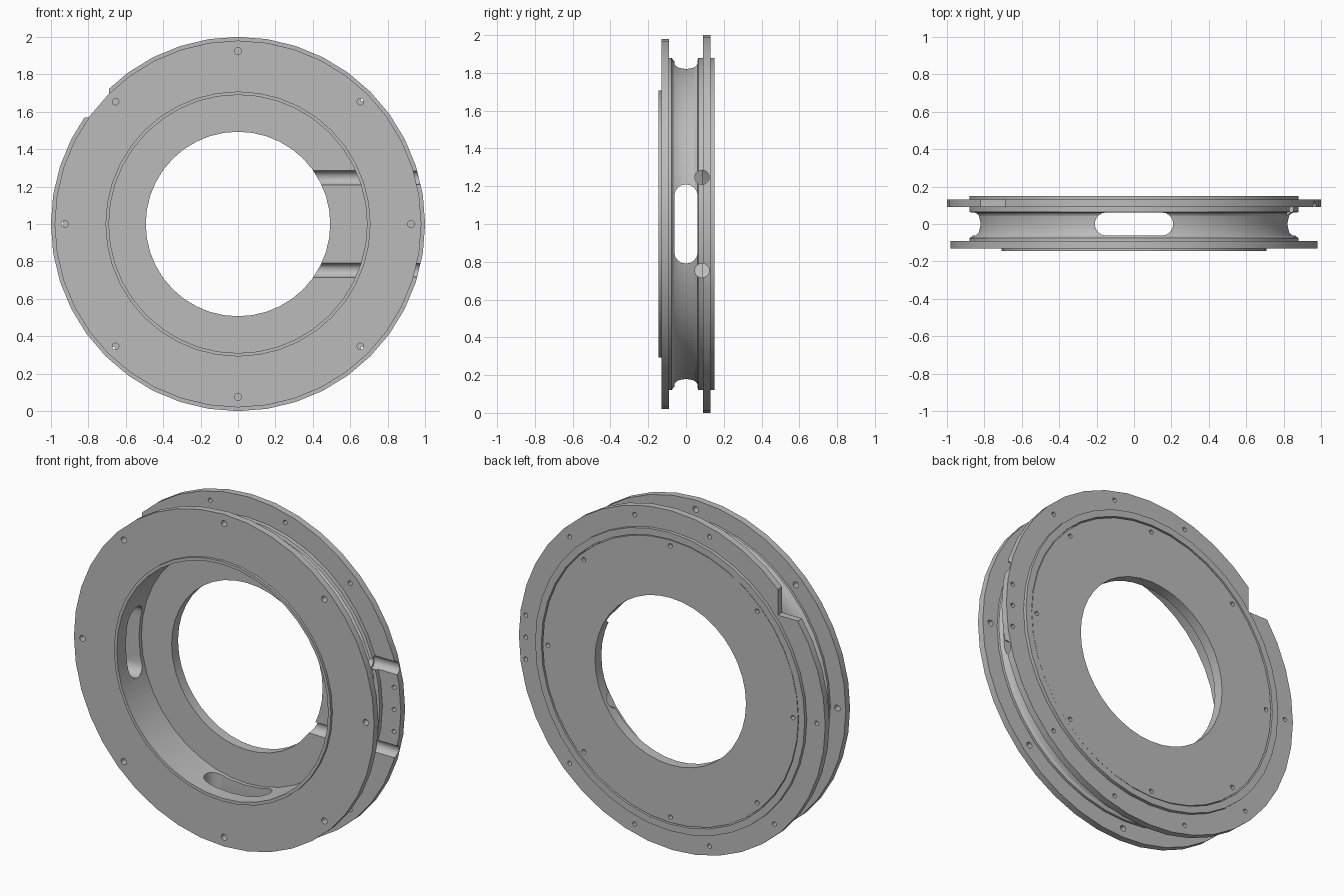
import bpy, bmesh, math
from mathutils import Matrix, Vector

cube = bpy.data.objects.get("Cube")
if cube:
    bpy.data.objects.remove(cube)

SEGMENTS = 40
CENTRE = Matrix.Translation((0, 0, 1))

grey = bpy.data.materials.new("machined_grey")
grey.use_nodes = True
colour = (0.5, 0.5, 0.5, 1)
grey.diffuse_color = colour
grey.node_tree.nodes["Principled BSDF"].inputs["Base Color"].default_value = colour


def make_object(name, bm):
    bmesh.ops.recalc_face_normals(bm, faces=bm.faces)
    mesh = bpy.data.meshes.new(name)
    bm.to_mesh(mesh)
    bm.free()
    mesh.materials.append(grey)
    obj = bpy.data.objects.new(name, mesh)
    bpy.context.collection.objects.link(obj)
    return obj


def lathe(name, profile):
    """Turn a closed (y, radius) section around the y axis."""
    bm = bmesh.new()
    rings = []
    for i in range(SEGMENTS):
        a = math.tau * i / SEGMENTS
        rings.append([bm.verts.new((r * math.sin(a), y, 1 + r * math.cos(a)))
                      for y, r in profile])
    n = len(profile)
    for i in range(SEGMENTS):
        p, q = rings[i], rings[(i + 1) % SEGMENTS]
        for j in range(n):
            k = (j + 1) % n
            bm.faces.new((p[j], p[k], q[k], q[j]))
    return make_object(name, bm)


def prism(bm, outline, low, high, matrix):
    """Extrude an outline along local z from low to high."""
    ends = [[bm.verts.new(matrix @ Vector((x, y, z))) for x, y in outline]
            for z in (low, high)]
    bm.faces.new(ends[0])
    bm.faces.new(ends[1])
    n = len(outline)
    for i in range(n):
        k = (i + 1) % n
        bm.faces.new((ends[0][i], ends[0][k], ends[1][k], ends[1][i]))


def circle(radius, count=16):
    return [(radius * math.cos(math.tau * i / count),
             radius * math.sin(math.tau * i / count)) for i in range(count)]


def capsule(half_length, radius, steps=8):
    points = []
    for side in (1, -1):
        for i in range(steps + 1):
            a = math.pi * i / steps - math.pi / 2
            points.append((side * (half_length - radius + radius * math.cos(a)),
                           side * radius * math.sin(a)))
    return points


# Grooved ring with two flanges, a front lip and a recessed rear seat
body = lathe("flanged_ring", [
    (-.145, .69), (-.145, .708), (-.13, .708), (-.13, .98), (-.09, .98),
    (-.09, .88), (-.076, .88), (-.065, .864), (-.045, .854), (0, .849),
    (.045, .854), (.06, .864), (.065, .88), (.09, .88), (.09, 1), (.13, 1),
    (.13, .88), (.15, .88), (.15, .84), (.086, .84), (.086, .69)])

# Rear plate with the round opening
plate = lathe("rear_plate", [(.085, .493), (.085, .834), (.145, .834), (.145, .493)])

bm = bmesh.new()

# Rounded slots through the ring wall
for i in range(4):
    prism(bm, capsule(.21, .062), .6, .95,
          CENTRE @ Matrix.Rotation(i * math.pi / 2, 4, 'Y'))

# Two cross channels at the left side
to_x = Matrix.Rotation(math.pi / 2, 4, 'Y')
for z in (-.247, .247):
    prism(bm, circle(.038, 20), .3, 1.1,
          Matrix.Translation((0, .085, 1 + z)) @ to_x)

# Local z of each bolt hole points to the rear
to_y = Matrix.Rotation(-math.pi / 2, 4, 'X')


def bolt_hole(x, z, radius, low, high):
    prism(bm, circle(radius, 12), low, high,
          Matrix.Translation((x, 0, 1 + z)) @ to_y)


for i in range(8):
    a = i * math.pi / 4
    bolt_hole(.925 * math.cos(a), .925 * math.sin(a), .018, -.16, -.07)
    bolt_hole(.8 * math.cos(a), .8 * math.sin(a), .013, .12, .17)

for degrees in (45, 75, 105, 180, 225, 255, 285, 315):
    a = math.radians(degrees)
    bolt_hole(.945 * math.cos(a), .945 * math.sin(a), .013, .07, .17)
for z in (-.13, 0, .13):
    bolt_hole(.955, z, .013, .07, .17)

# Square corner notch in the rear flange
prism(bm, [(-1.1, -1.1), (-.69, -1.1), (-.69, -.57), (-1.1, -.57)], .08, .17,
      CENTRE @ to_y)

cutter = make_object("cutter", bm)
cutter.hide_render = True

for obj in (body, plate):
    cut = obj.modifiers.new("cut", 'BOOLEAN')
    cut.object = cutter
    cut.operation = 'DIFFERENCE'
    cut.solver = 'EXACT'
    bpy.ops.object.select_all(action='DESELECT')
    obj.select_set(True)
    bpy.context.view_layer.objects.active = obj
    bpy.ops.object.modifier_apply(modifier="cut")
    bpy.ops.object.shade_smooth_by_angle(angle=math.radians(25))

bpy.data.objects.remove(cutter)
